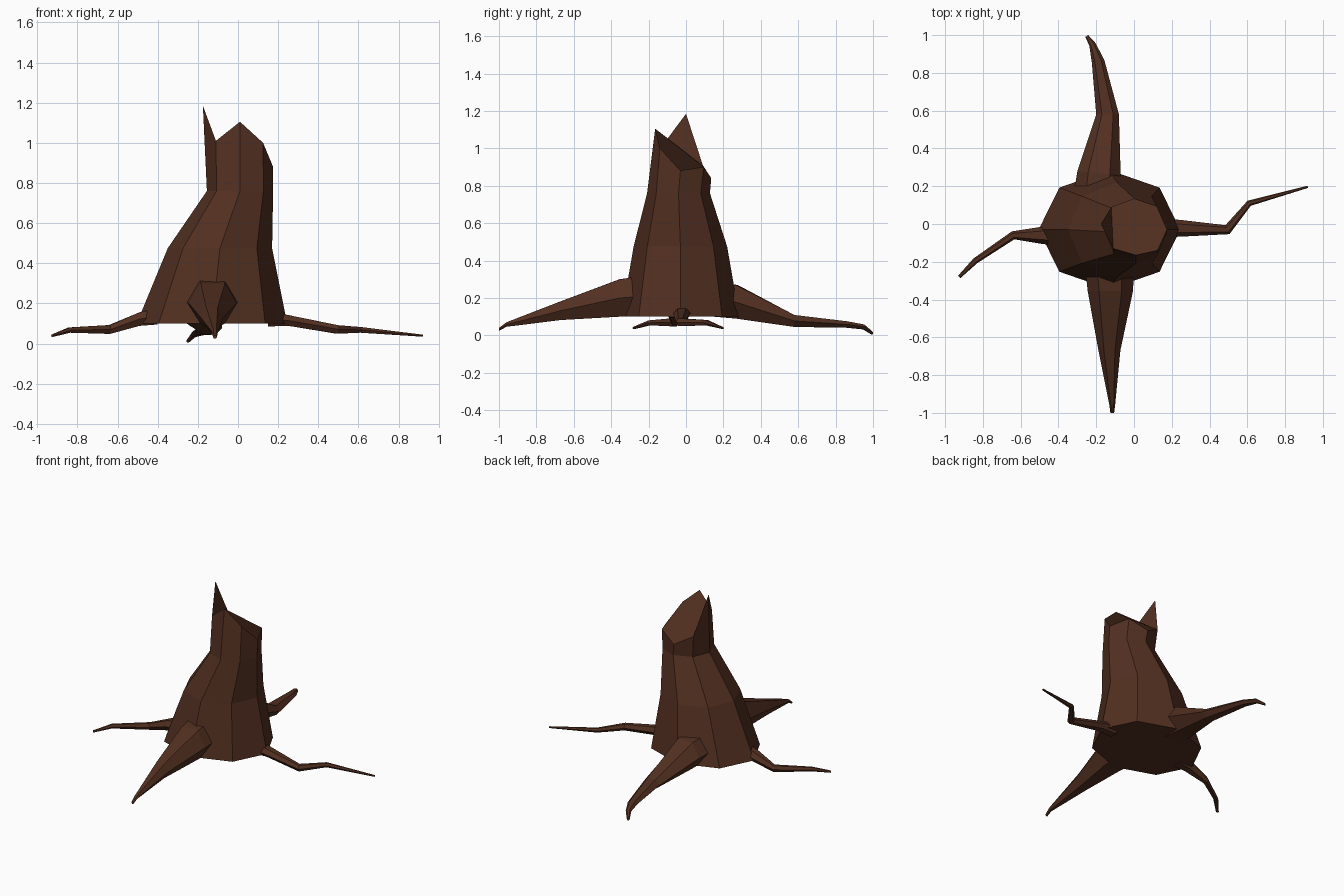
import bpy
from math import sin, cos, pi
from mathutils import Vector

bark = bpy.data.materials.new("dark_bark")
bark.diffuse_color = (0.085, 0.029, 0.015, 1)


def make(name, verts, faces):
    mesh = bpy.data.meshes.new(name)
    mesh.from_pydata(verts, [], faces)
    mesh.materials.append(bark)
    obj = bpy.data.objects.new(name, mesh)
    bpy.context.collection.objects.link(obj)
    return obj


def bridge(rings, n):
    """Quads joining consecutive rings of n points."""
    return [(r * n + i, r * n + (i + 1) % n, (r + 1) * n + (i + 1) % n, (r + 1) * n + i)
            for r in range(rings - 1) for i in range(n)]


# Trunk: leaning octagonal rings, (centre x, centre y, z, radius x, radius y)
levels = [(-0.13, -0.03, 0.10, 0.375, 0.315),
          (-0.09, -0.03, 0.475, 0.26, 0.25),
          (0.01, -0.04, 0.76, 0.165, 0.168)]
verts = [(cx + rx * cos(i * pi / 4), cy + ry * sin(i * pi / 4), z)
         for cx, cy, z, rx, ry in levels for i in range(8)]
# Broken, jagged rim with one tall splinter
verts += [(0.175, -0.03, 0.88), (0.12, 0.095, 0.90), (0.0, 0.135, 0.84),
          (-0.12, 0.09, 0.91), (-0.175, 0.0, 1.185), (-0.11, -0.13, 1.01),
          (0.01, -0.165, 1.105), (0.125, -0.14, 1.0)]
faces = bridge(4, 8)
faces.append(tuple(reversed(range(8))))
faces.append((27, 28, 29))
faces.append((24, 25, 26, 27, 29, 30, 31))
make("trunk", verts, faces)


# Roots: hexagonal tapering tubes, (x, y, z, half width, half height) per point
def root(name, path):
    n = 6
    pts = [Vector(p[:2]) for p in path]
    verts = []
    for k, (x, y, z, w, h) in enumerate(path):
        d = Vector((0, 0))
        if k > 0:
            d += (pts[k] - pts[k - 1]).normalized()
        if k < len(pts) - 1:
            d += (pts[k + 1] - pts[k]).normalized()
        d.normalize()
        for i in range(n):
            a = 2 * pi * i / n
            s = w * cos(a)
            verts.append((x + d.y * s, y - d.x * s, z + h * sin(a) / 0.866))
    faces = bridge(len(path), n)
    faces.append(tuple(reversed(range(n))))
    faces.append(tuple(range(len(verts) - n, len(verts))))
    make(name, verts, faces)


root("front_root", [(-0.13, -0.22, 0.21, 0.13, 0.11), (-0.125, -0.355, 0.20, 0.12, 0.10),
                    (-0.13, -0.67, 0.132, 0.058, 0.05), (-0.115, -0.96, 0.058, 0.015, 0.012),
                    (-0.115, -1.0, 0.032, 0.01, 0.008)])
root("back_root", [(-0.19, 0.15, 0.19, 0.13, 0.09), (-0.185, 0.27, 0.18, 0.115, 0.09),
                   (-0.14, 0.58, 0.077, 0.06, 0.032), (-0.19, 0.86, 0.058, 0.034, 0.017),
                   (-0.22, 0.95, 0.045, 0.018, 0.013), (-0.25, 0.995, 0.012, 0.009, 0.008)])
root("right_root", [(0.15, -0.02, 0.12, 0.05, 0.035), (0.25, -0.023, 0.115, 0.044, 0.027),
                    (0.495, -0.03, 0.07, 0.026, 0.021), (0.61, 0.11, 0.068, 0.016, 0.014),
                    (0.92, 0.197, 0.039, 0.006, 0.005)])
root("left_root", [(-0.40, -0.06, 0.135, 0.055, 0.04), (-0.49, -0.06, 0.122, 0.045, 0.034),
                   (-0.64, -0.06, 0.07, 0.022, 0.022), (-0.84, -0.195, 0.067, 0.016, 0.013),
                   (-0.925, -0.28, 0.039, 0.009, 0.006)])
